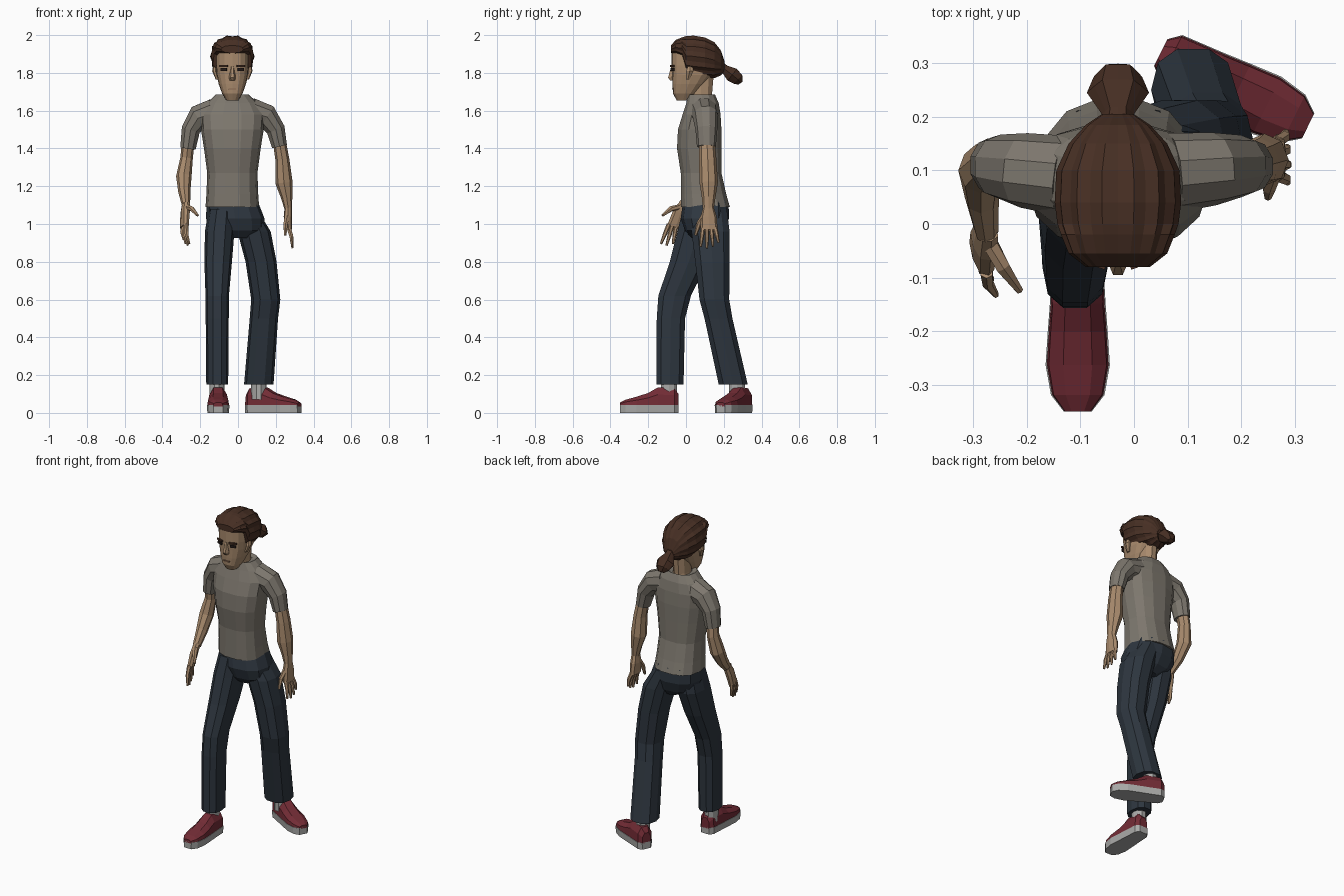
import bpy, bmesh
from math import cos, sin, pi, copysign, radians
from mathutils import Vector, Matrix

cube = bpy.data.objects.get("Cube")
if cube:
    bpy.data.objects.remove(cube)

X, Y, Z = Vector((1, 0, 0)), Vector((0, 1, 0)), Vector((0, 0, 1))


def material(name, colour):
    mat = bpy.data.materials.new(name)
    mat.use_nodes = True
    rgba = (*colour, 1)
    mat.diffuse_color = rgba
    mat.node_tree.nodes["Principled BSDF"].inputs["Base Color"].default_value = rgba
    return mat


skin = material("skin", (.40, .26, .155))
hair = material("brown hair", (.062, .028, .017))
shirt = material("grey cloth", (.205, .185, .155))
denim = material("dark denim", (.027, .037, .05))
canvas = material("red canvas", (.17, .025, .036))
rubber = material("pale rubber", (.40, .40, .39))
dark = material("eye dark", (.02, .012, .01))
lip = material("lip", (.25, .14, .085))


def finish(name, bm, mat):
    bmesh.ops.recalc_face_normals(bm, faces=bm.faces)
    mesh = bpy.data.meshes.new(name)
    bm.to_mesh(mesh)
    bm.free()
    mesh.materials.append(mat)
    obj = bpy.data.objects.new(name, mesh)
    bpy.context.collection.objects.link(obj)
    return obj


def loft(name, rings, mat):
    """Skin a list of equal rings and cap both ends."""
    bm = bmesh.new()
    loops = [[bm.verts.new(p) for p in ring] for ring in rings]
    for low, high in zip(loops, loops[1:]):
        for i in range(len(low)):
            bm.faces.new((low[i - 1], low[i], high[i], high[i - 1]))
    bm.faces.new(loops[0])
    bm.faces.new(loops[-1])
    return finish(name, bm, mat)


def tube(name, stations, mat, sides=10, ref=X, axis=None, power=2.0, ridge=0.0):
    """Stations are x, y, z, radius along ref, radius across it."""
    centres = [Vector(s[:3]) for s in stations]
    rings = []
    for i, (centre, station) in enumerate(zip(centres, stations)):
        before, after = centres[max(i - 1, 0)], centres[min(i + 1, len(centres) - 1)]
        along = axis or (after - before).normalized()
        u = (ref - along * ref.dot(along)).normalized()
        v = along.cross(u)
        ring = []
        for k in range(sides):
            c, s = cos(2 * pi * k / sides), sin(2 * pi * k / sides)
            c, s = (copysign(abs(w) ** (2 / power), w) for w in (c, s))
            size = 1 - ridge * (k % 2)
            ring.append(centre + size * (u * c * station[3] + v * s * station[4]))
        rings.append(ring)
    return loft(name, rings, mat)


def plate(name, centre, size, yaw, mat):
    bm = bmesh.new()
    bmesh.ops.create_cube(bm, size=1)
    place = Matrix.Translation(centre) @ Matrix.Rotation(yaw, 4, "Z")
    bm.transform(place @ Matrix.Diagonal((*size, 1)))
    return finish(name, bm, mat)


def midline(rows):
    """Stations on the body's middle line from z, front y, back y, half width."""
    return [(-.03, (f + b) / 2, z, w, (b - f) / 2) for z, f, b, w in rows]


# T-shirt body
tube("shirt_body", midline([
    (1.09, -.03, .235, .142), (1.16, -.03, .215, .137), (1.27, -.03, .19, .133),
    (1.40, -.05, .19, .15), (1.50, -.045, .19, .166), (1.58, -.02, .185, .172),
    (1.64, .0, .175, .135), (1.685, .01, .155, .088), (1.67, .025, .14, .06),
]), shirt, sides=14, axis=Z, power=2.4)

# Trousers
tube("trouser_seat", [
    (-.03, .105, 1.12, .135, .12), (-.015, .1, 1.03, .155, .128),
    (-.003, .1, .965, .14, .105), (.005, .1, .925, .06, .07),
], denim, sides=12, axis=Z, power=2.4)
tube("right_trouser_leg", [
    (-.085, .08, 1.08, .07, .1), (-.097, .065, .96, .078, .115), (-.105, .015, .8, .073, .105),
    (-.11, -.06, .62, .062, .09), (-.11, -.08, .5, .061, .078), (-.11, -.085, .15, .058, .075),
], denim, axis=Z, power=2.4)
tube("left_trouser_leg", [
    (.03, .12, 1.08, .07, .1), (.085, .13, .96, .088, .105), (.122, .14, .8, .082, .095),
    (.147, .15, .6, .077, .082), (.137, .172, .5, .075, .077), (.11, .25, .15, .078, .08),
], denim, axis=Z, power=2.4)


# Socks and shoes
def shoe(side, heel, toe, ankle):
    tube(side + "_sock", [(*ankle, z, .04, .045) for z in (.07, .2)], rubber, axis=Z)
    heel, toe = Vector(heel), Vector(toe)
    across = Z.cross(toe - heel).normalized()
    upper, sole = [], []
    for t, w, h in ((0, .028, .1), (.07, .047, .13), (.35, .052, .135),
                    (.52, .056, .105), (.72, .06, .085), (.9, .05, .07), (1, .026, .055)):
        base = heel.lerp(toe, t)

        def section(half):
            pairs = half + [(-a, z) for a, z in reversed(half)]
            return [base + across * a + Z * z for a, z in pairs]
        upper.append(section([(w * .97, .035), (w * .9, .04 + .6 * (h - .04)), (w * .45, h)]))
        sole.append(section([(w * .95, 0), (w, .042)]))
    loft(side + "_shoe_upper", upper, canvas)
    loft(side + "_shoe_sole", sole, rubber)


shoe("right", (-.105, -.04, 0), (-.105, -.35, 0), (-.112, -.09))
shoe("left", (.05, .32, 0), (.325, .183, 0), (.11, .27))


# Sleeves, arms and hands
def arm(side, sleeve, bare, palm, across, fingers, thumb):
    tube(side + "_sleeve", sleeve, shirt, ref=Y)
    tube(side + "_arm", bare, skin, sides=8, ref=Y)
    tube(side + "_palm", palm, skin, sides=8, ref=across, power=2.6)
    knuckle, reach = Vector(palm[-1][:3]), Vector(fingers)
    for i, finger in enumerate(("index", "middle", "ring", "little")):
        spread = across * (i - 1.5)
        start = knuckle + spread * .021 + Z * .015
        end = start + (reach + spread * .012) * (1, 1.08, 1, .8)[i]
        bend = start.lerp(end, .5) + Vector((copysign(.006, knuckle.x), 0, 0))
        tube(f"{side}_{finger}_finger", [(*start, .012, .013), (*bend, .011, .011),
             (*end, .006, .006)], skin, sides=6, ref=Y)
    tube(side + "_thumb", thumb, skin, sides=6, ref=Y)


arm("right",
    [(-.13, .09, 1.585, .075, .08), (-.205, .1, 1.565, .07, .07), (-.25, .107, 1.5, .06, .052),
     (-.265, .11, 1.4, .052, .043)],
    [(-.262, .11, 1.45, .042, .034), (-.272, .12, 1.35, .04, .033), (-.287, .1, 1.25, .046, .041),
     (-.284, .05, 1.17, .038, .032), (-.275, -.015, 1.1, .027, .022)],
    [(-.275, -.01, 1.11, .026, .02), (-.28, -.035, 1.06, .037, .022), (-.284, -.06, .985, .042, .018)],
    Vector((.3, -1, 0)).normalized() * -1, (.012, -.025, -.105),
    [(-.272, -.03, 1.09, .016, .016), (-.245, -.08, 1.08, .015, .014), (-.213, -.125, 1.045, .007, .007)])
arm("left",
    [(.07, .095, 1.59, .075, .08), (.15, .103, 1.57, .068, .068), (.2, .108, 1.5, .058, .052),
     (.22, .108, 1.41, .05, .042)],
    [(.217, .11, 1.45, .042, .034), (.235, .115, 1.34, .046, .037), (.243, .12, 1.22, .049, .046),
     (.258, .12, 1.14, .036, .03), (.266, .118, 1.08, .029, .02)],
    [(.266, .118, 1.09, .028, .019), (.264, .12, 1.04, .042, .022), (.267, .122, .97, .046, .018)],
    Y, (.02, .005, -.105),
    [(.262, .1, 1.05, .016, .016), (.252, .068, 1.0, .014, .013), (.25, .05, .94, .007, .007)])

# Head and neck
tube("neck", midline([(1.58, .02, .15, .055), (1.68, .02, .14, .05), (1.79, .01, .15, .05)]),
     skin, axis=Z)
tube("head", midline([
    (1.655, -.05, .02, .032), (1.69, -.068, .055, .054), (1.74, -.072, .1, .072),
    (1.79, -.074, .14, .084), (1.84, -.077, .15, .088), (1.91, -.078, .155, .088),
    (1.96, -.04, .13, .06),
]), skin, sides=16, axis=Z, power=2.6)
tube("nose", midline([(1.835, -.08, -.05, .009), (1.775, -.098, -.05, .018),
                      (1.76, -.086, -.05, .015)]), skin, sides=6, axis=Z)
plate("mouth", (-.03, -.07, 1.715), (.04, .0095, .006), 0, lip)
for side, s in (("right", -1), ("left", 1)):
    x = -.03 + s * .045
    plate(side + "_eye", (x, -.071, 1.818), (.034, .0095, .014), radians(s * 20), dark)
    plate(side + "_eyebrow", (x, -.073, 1.837), (.046, .0095, .010), radians(s * 20), hair)
    tube(side + "_ear", [(-.03 + s * .08, .01, 1.765, .008, .012), (-.03 + s * .095, .02, 1.81, .012, .022),
         (-.03 + s * .09, .025, 1.85, .008, .012)], skin, sides=6, axis=Z)

# Swept-back hair: rows are y, bottom z, top z, half width
rows = [(-.08, 1.905, 1.945, .06), (-.055, 1.895, 1.975, .092), (-.02, 1.87, 1.99, .106),
        (.0, 1.785, 1.997, .113), (.04, 1.775, 2.0, .118), (.1, 1.77, 1.99, .115),
        (.15, 1.77, 1.965, .092), (.185, 1.785, 1.92, .06), (.205, 1.805, 1.86, .03)]
tube("swept_hair", [(-.03, y, (a + b) / 2, w, (b - a) / 2) for y, a, b, w in rows],
     hair, sides=28, axis=Y, power=2.2, ridge=.06)
tube("ponytail", [
    (-.03, .18, 1.835, .032, .03), (-.03, .205, 1.82, .03, .026), (-.03, .245, 1.79, .058, .045),
    (-.03, .275, 1.765, .045, .036), (-.03, .288, 1.745, .02, .015),
], hair, sides=12, ridge=.12)
